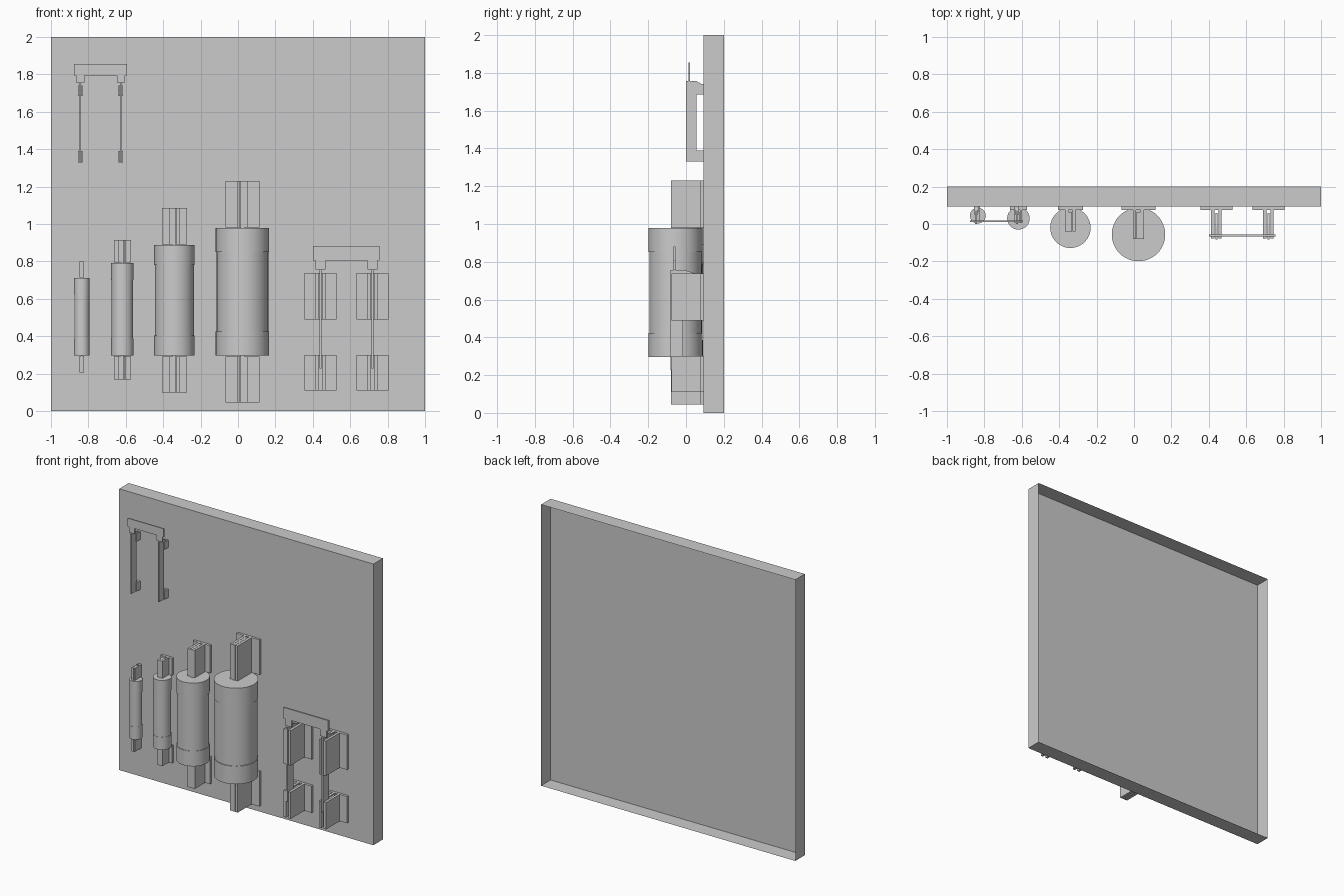
import bpy, bmesh

if "Cube" in bpy.data.objects:
    bpy.data.objects.remove(bpy.data.objects["Cube"])

PANEL_Y = 0.093  # front surface of the backing panel


def mesh_object(name, bm):
    bmesh.ops.recalc_face_normals(bm, faces=bm.faces)
    me = bpy.data.meshes.new(name)
    bm.to_mesh(me)
    bm.free()
    ob = bpy.data.objects.new(name, me)
    bpy.context.collection.objects.link(ob)
    return ob


def add_box(bm, x, y, z):
    """Box from (min, max) pairs."""
    v = bmesh.ops.create_cube(bm, size=1)["verts"]
    for p in v:
        p.co = [a[0] if c < 0 else a[1] for a, c in zip((x, y, z), p.co)]
    return v


def add_prism(bm, points, to3d, lo, hi):
    """Extrude a 2D outline between lo and hi."""
    a = [bm.verts.new(to3d(p, lo)) for p in points]
    b = [bm.verts.new(to3d(p, hi)) for p in points]
    bm.faces.new(a)
    bm.faces.new(b[::-1])
    n = len(points)
    for i in range(n):
        j = (i + 1) % n
        bm.faces.new((a[i], b[i], b[j], a[j]))


def clip(name, x, z, base_half, fin_half, front, fin_t):
    """Base plate with two upright jaws."""
    bm = bmesh.new()
    base_front = PANEL_Y - 0.017
    add_box(bm, (x - base_half, x + base_half), (base_front, PANEL_Y), z)
    for s in (-1, 1):
        xs = sorted((x + s * fin_half, x + s * (fin_half - fin_t)))
        add_box(bm, xs, (front, base_front), z)
    mesh_object(name, bm)


def fuse(name, x, y, r, z, cap_h, clip_z, base_half, fin_half, front):
    z0, z1 = z
    rb = r * 0.965
    # body and end caps turned as one profile
    prof = [(0, z0), (r, z0), (r, z0 + cap_h), (rb, z0 + cap_h),
            (rb, z1 - cap_h), (r, z1 - cap_h), (r, z1), (0, z1)]
    bm = bmesh.new()
    vs = [bm.verts.new((x + a, y, b)) for a, b in prof]
    es = [bm.edges.new(e) for e in zip(vs, vs[1:])]
    bmesh.ops.spin(bm, geom=vs + es, cent=(x, y, 0), axis=(0, 0, 1),
                   angle=6.283185307, steps=48)
    bmesh.ops.remove_doubles(bm, verts=bm.verts, dist=1e-5)
    ob = mesh_object(name + "_body", bm)
    bpy.ops.object.select_all(action='DESELECT')
    ob.select_set(True)
    bpy.context.view_layer.objects.active = ob
    bpy.ops.object.shade_smooth_by_angle()
    # contact blades, gripped by the clips
    t = fin_half * 0.34
    bm = bmesh.new()
    for zz in ((clip_z[0], z0), (z1, clip_z[1])):
        add_box(bm, (x - t, x + t), (front, PANEL_Y - 0.03), zz)
    mesh_object(name + "_blades", bm)
    for part, zz in (("lower", (clip_z[0], z0 - 0.004)), ("upper", (z1 + 0.002, clip_z[1]))):
        clip(f"{name}_{part}_clip", x, zz, base_half, fin_half, front, fin_half * 0.6)


def link(name, x, legs, z, tab_half, tab_z, y, leg_t, leg_pts):
    """Flat bridge with two tabs, and a C-shaped blade under each tab."""
    a, b = legs
    bar, t = z[0], tab_half
    pts = [(x[0], z[1]), (x[0], bar), (a - t, bar), (a - t, tab_z), (a + t, tab_z),
           (a + t, bar), (b - t, bar), (b - t, tab_z), (b + t, tab_z), (b + t, bar),
           (x[1], bar), (x[1], z[1])]
    bm = bmesh.new()
    add_prism(bm, pts, lambda p, d: (p[0], d, p[1]), *y)
    mesh_object(name + "_handle", bm)
    bm = bmesh.new()
    for lx in legs:
        add_prism(bm, leg_pts, lambda p, d: (d, p[0], p[1]), lx - leg_t, lx + leg_t)
    mesh_object(name + "_legs", bm)


# backing panel: shallow tray open at the back
bm = bmesh.new()
add_box(bm, (-1, 1), (PANEL_Y, 0.2), (0, 2))
back = [f for f in bm.faces if all(v.co.y > 0.19 for v in f.verts)]
bmesh.ops.delete(bm, geom=back, context='FACES_ONLY')
mesh_object("backing_panel", bm)

# row of four fuses, growing to the right
fuse("small_fuse", -0.835, 0.045, 0.042, (0.297, 0.711), 0.09, (0.205, 0.80), 0.012, 0.012, 0.015)
fuse("medium_fuse", -0.618, 0.03, 0.06, (0.297, 0.791), 0.09, (0.168, 0.914), 0.045, 0.02, 0.005)
fuse("large_fuse", -0.34, -0.02, 0.108, (0.296, 0.888), 0.108, (0.10, 1.085), 0.067, 0.028, -0.04)
fuse("largest_fuse", 0.024, -0.056, 0.143, (0.296, 0.979), 0.128, (0.045, 1.23), 0.091, 0.03, -0.08)

# small link at upper left, with its narrow clips
small_legs = (-0.844, -0.626)
link("small_link", (-0.877, -0.593), small_legs, (1.795, 1.855), 0.022, 1.757, (0.012, 0.02), 0.005,
     [(0, 1.33), (0.085, 1.33), (0.085, 1.385), (0.055, 1.39), (0.055, 1.685),
      (0.085, 1.685), (0.085, 1.74), (0.055, 1.757), (0, 1.757)])
for side, lx in zip(("left", "right"), small_legs):
    for part, zz in (("lower", (1.33, 1.39)), ("upper", (1.685, 1.74))):
        clip(f"small_link_{side}_{part}_clip", lx, zz, 0.012, 0.011, 0.05, 0.006)

# large link at lower right, in four wide clips
large_legs = (0.441, 0.719)
link("large_link", (0.402, 0.757), large_legs, (0.805, 0.882), 0.026, 0.757, (-0.067, -0.055), 0.006,
     [(-0.082, 0.228), (0.06, 0.228), (0.06, 0.295), (-0.015, 0.295), (-0.015, 0.495),
      (0.06, 0.495), (0.06, 0.735), (-0.01, 0.757), (-0.082, 0.757)])
for side, lx in zip(("left", "right"), large_legs):
    for part, zz in (("lower", (0.11, 0.30)), ("upper", (0.49, 0.738))):
        clip(f"large_link_{side}_{part}_clip", lx, zz, 0.086, 0.028, -0.078, 0.018)
